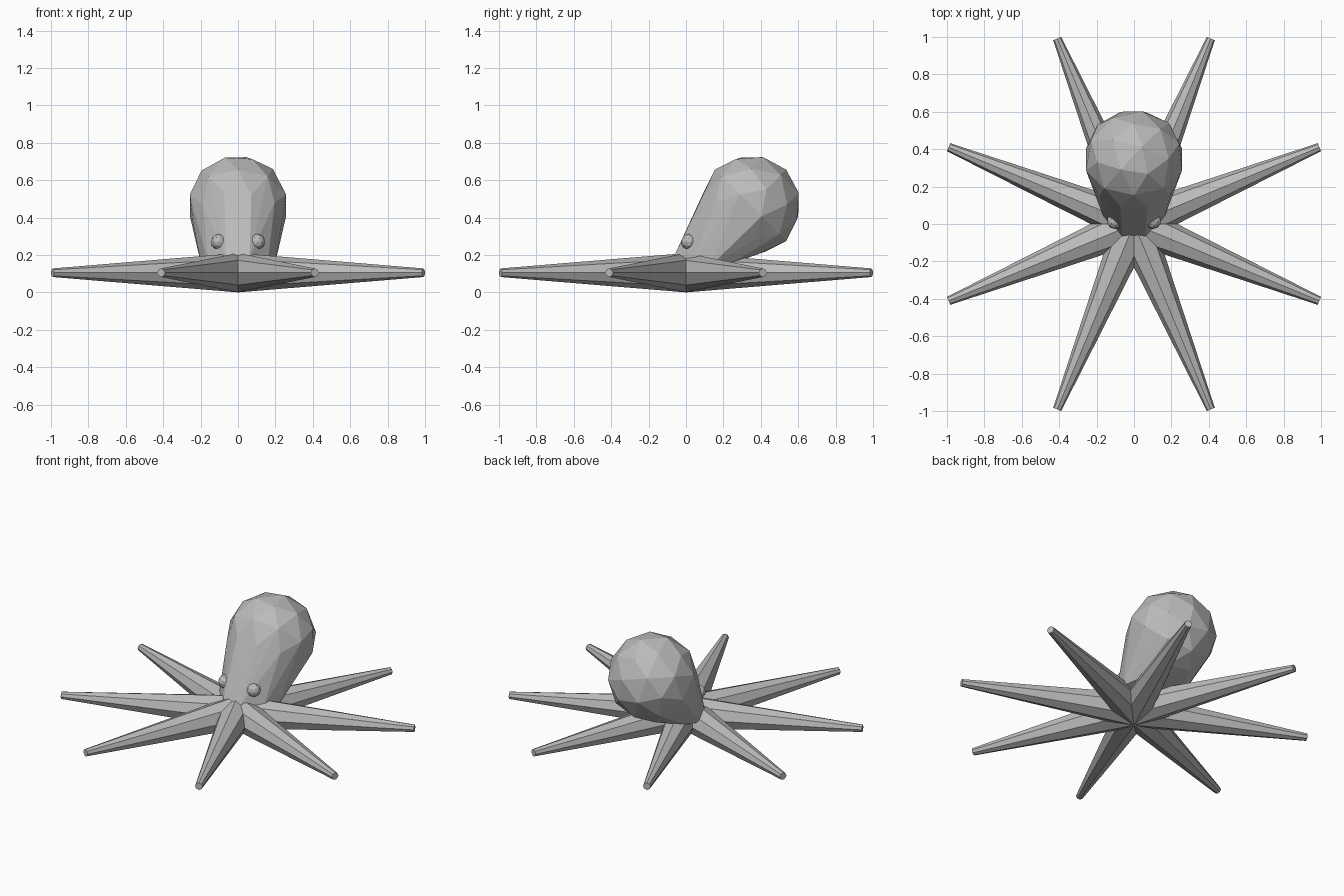
import bpy, bmesh, math
from mathutils import Matrix, Vector

if "Cube" in bpy.data.objects:
    bpy.data.objects.remove(bpy.data.objects["Cube"])

skin = bpy.data.materials.new("grey_skin")
skin.diffuse_color = (0.5, 0.5, 0.5, 1)
skin.use_nodes = True
skin.node_tree.nodes["Principled BSDF"].inputs["Base Color"].default_value = skin.diffuse_color


def make_object(name, bm):
    bmesh.ops.recalc_face_normals(bm, faces=bm.faces)
    mesh = bpy.data.meshes.new(name)
    bm.to_mesh(mesh)
    bm.free()
    mesh.materials.append(skin)
    obj = bpy.data.objects.new(name, mesh)
    bpy.context.collection.objects.link(obj)
    return obj


# Eight tapered octagonal tentacles radiating from the centre
LENGTH, ROOT, TIP = 1.073, 0.105, 0.023
for i in range(8):
    bm = bmesh.new()
    place = (Matrix.Translation((0, 0, ROOT))
             @ Matrix.Rotation(math.radians(22.5 + 45 * i), 4, 'Z')
             @ Matrix.Rotation(math.radians(90), 4, 'Y')
             @ Matrix.Translation((0, 0, LENGTH / 2)))
    bmesh.ops.create_cone(bm, cap_ends=True, segments=8, radius1=ROOT,
                          radius2=TIP, depth=LENGTH, matrix=place)
    make_object(f"tentacle_{i + 1}", bm)

# Faceted head leaning back, hulled down to a narrower neck ring
bm = bmesh.new()
bmesh.ops.create_icosphere(
    bm, subdivisions=2, radius=0.27,
    matrix=Matrix.Translation((0, 0.345, 0.465))
    @ Matrix.Rotation(math.radians(-45), 4, 'X'))
neck_side = [(0.062, -0.065, 0.19), (0.16, 0.03, 0.16), (0.195, 0.13, 0.14),
             (0.16, 0.24, 0.155), (0.06, 0.26, 0.16), (0.05, 0.06, 0.1)]
for x, y, z in neck_side:
    for s in (-1, 1):
        bm.verts.new((s * x, y, z))
bmesh.ops.convex_hull(bm, input=list(bm.verts))
# Drop sphere faces and points that end up inside the hull
bm.normal_update()
centre = Vector((0, 0.3, 0.4))
bmesh.ops.delete(bm, geom=[v for v in bm.verts if not v.link_faces], context='VERTS')
points = [v.co.copy() for v in bm.verts]
buried = []
for f in bm.faces:
    n = f.normal if f.normal.dot(f.calc_center_median() - centre) > 0 else -f.normal
    if any((p - f.verts[0].co).dot(n) > 0.002 for p in points):
        buried.append(f)
bmesh.ops.delete(bm, geom=buried, context='FACES')
make_object("head", bm)

# Small faceted eyes on the front of the neck
for side, s in (("left", 1), ("right", -1)):
    bm = bmesh.new()
    bmesh.ops.create_icosphere(bm, subdivisions=2, radius=0.042,
                               matrix=Matrix.Translation((s * 0.103, 0.015, 0.27)))
    make_object(f"{side}_eye", bm)
